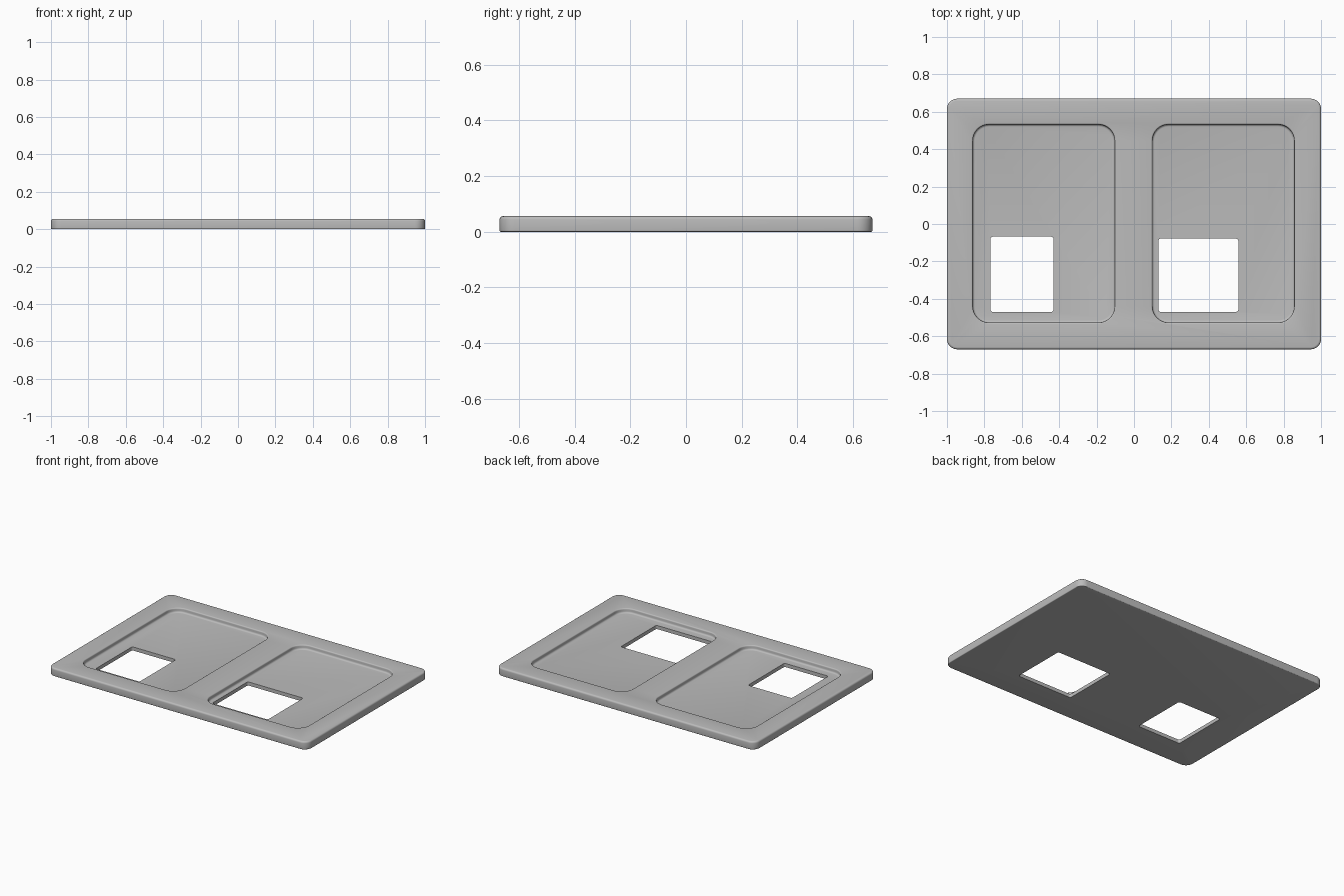
import bpy, bmesh, math

cube = bpy.data.objects.get("Cube")
if cube:
    bpy.data.objects.remove(cube, do_unlink=True)

grey = bpy.data.materials.new("plain grey")
grey.use_nodes = True
color = (0.5, 0.5, 0.5, 1)
grey.diffuse_color = color
grey.node_tree.nodes["Principled BSDF"].inputs["Base Color"].default_value = color


def rounded_loop(rect, radius, inset, z, steps=8):
    """Points of a rounded rectangle, pulled inwards by inset."""
    x0, x1, y0, y1 = rect
    r = radius - inset
    corners = [(x1 - radius, y1 - radius), (x0 + radius, y1 - radius),
               (x0 + radius, y0 + radius), (x1 - radius, y0 + radius)]
    points = []
    for i, (cx, cy) in enumerate(corners):
        for k in range(steps + 1):
            a = (i + k / steps) * math.pi / 2
            points.append((cx + r * math.cos(a), cy + r * math.sin(a), z))
    return points


def rounded_slab(name, rect, radius, layers):
    """Solid lofted through rounded rectangles given as (inset, z)."""
    bm = bmesh.new()
    rings = [[bm.verts.new(p) for p in rounded_loop(rect, radius, inset, z)]
             for inset, z in layers]
    for low, high in zip(rings, rings[1:]):
        for i in range(len(low)):
            j = (i + 1) % len(low)
            bm.faces.new((low[i], low[j], high[j], high[i]))
    bm.faces.new(rings[0][::-1])
    bm.faces.new(rings[-1])
    mesh = bpy.data.meshes.new(name)
    bm.to_mesh(mesh)
    bm.free()
    mesh.materials.append(grey)
    obj = bpy.data.objects.new(name, mesh)
    bpy.context.collection.objects.link(obj)
    return obj


def fillet(radius, inset, z, start, end, steps=4):
    """Quarter arc of (inset, z) pairs about a centre."""
    angles = [math.radians(start + (end - start) * k / steps) for k in range(steps + 1)]
    return [(inset - radius * math.cos(a), z + radius * math.sin(a)) for a in angles]


def cut(target, cutter):
    cutter.hide_render = True
    mod = target.modifiers.new("cut", "BOOLEAN")
    mod.operation = "DIFFERENCE"
    mod.solver = "EXACT"
    mod.object = cutter
    bpy.context.view_layer.objects.active = target
    bpy.ops.object.modifier_apply(modifier=mod.name)
    bpy.data.objects.remove(cutter, do_unlink=True)


TOP, FLOOR, SOFT = 0.056, 0.025, 0.012

# Plate with softened upper and lower rims
plate = rounded_slab("tray_plate", (-1, 1, -0.67, 0.67), 0.055,
                     fillet(0.005, 0.005, 0.005, -90, 0) + fillet(SOFT, SOFT, TOP - SOFT, 0, 90))

# Two recesses with filleted floors and rounded lips
lip = fillet(0.008, 0, TOP - 0.008, 180, 90)
recess_layers = (fillet(SOFT, SOFT + 0.008, FLOOR + SOFT, -90, 0)
                 + [(i, z) for i, z in lip] + [(0, TOP + 0.05)])
for side, rect in (("right", (-0.87, -0.095, -0.535, 0.54)),
                   ("left", (0.09, 0.865, -0.535, 0.54))):
    cut(plate, rounded_slab(side + "_recess_cutter", rect, 0.095, recess_layers))

# Square openings through the recess floors
for side, rect in (("right", (-0.768, -0.43, -0.47, -0.068)),
                   ("left", (0.13, 0.558, -0.47, -0.078))):
    cut(plate, rounded_slab(side + "_opening_cutter", rect, 0.014, [(0, -0.1), (0, 0.1)]))

# Smooth shading with crisp edges kept
bpy.ops.object.select_all(action="DESELECT")
plate.select_set(True)
bpy.context.view_layer.objects.active = plate
bpy.ops.object.shade_smooth_by_angle(angle=math.radians(35))
